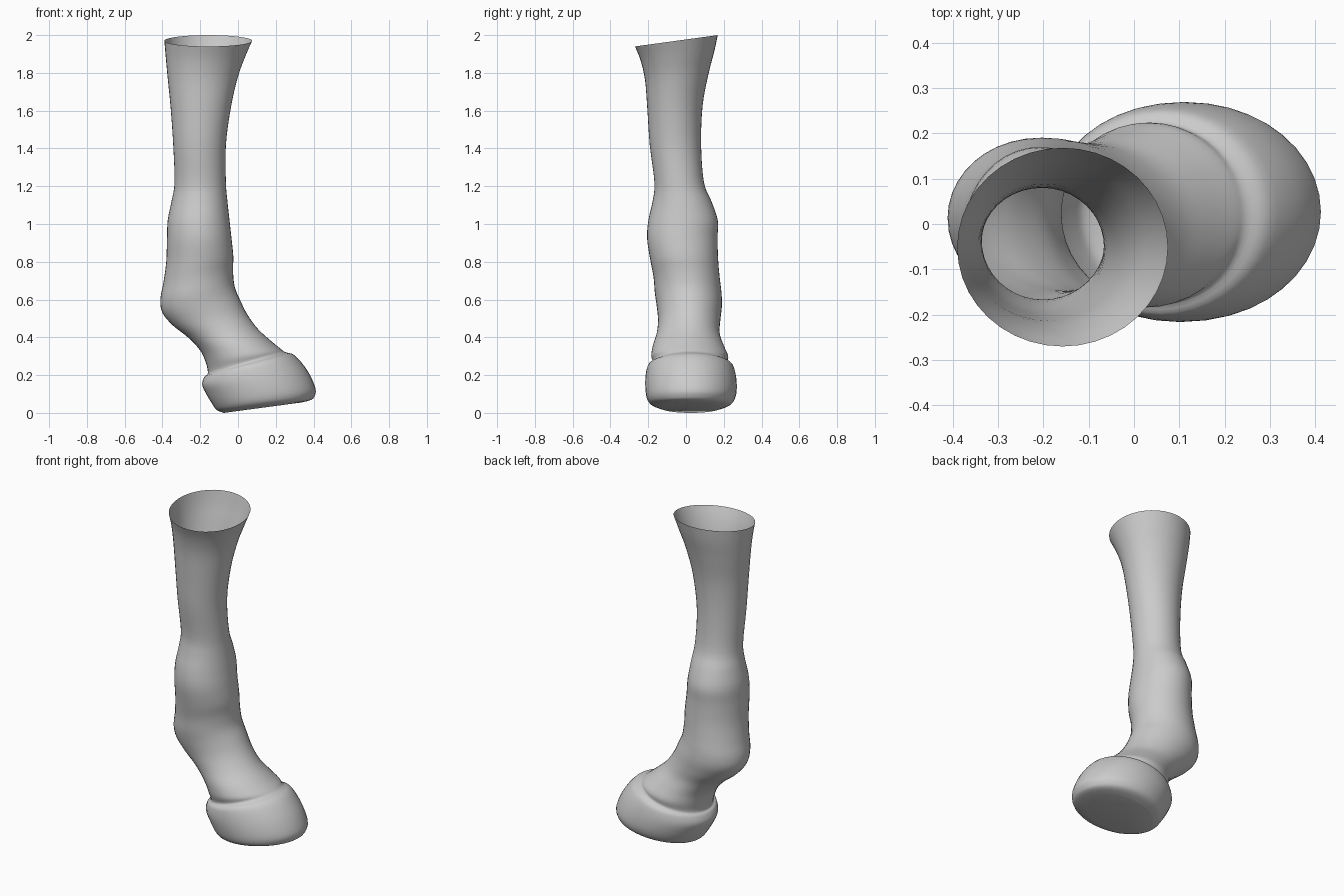
import bpy, bmesh, math
from mathutils import Vector

if "Cube" in bpy.data.objects:
    bpy.data.objects.remove(bpy.data.objects["Cube"])

SEG, SUB = 40, 4

# Cross-sections, top to bottom: x_left, z_left, x_right, z_right, y_front, y_back
RINGS = [
    (-.39, 1.97, .075, 1.97, -.27, .168),
    (-.383, 1.89, .04, 1.89, -.24, .15),
    (-.373, 1.78, .00, 1.78, -.217, .12),
    (-.357, 1.62, -.037, 1.62, -.205, .088),
    (-.343, 1.42, -.064, 1.42, -.192, .08),
    (-.336, 1.22, -.064, 1.22, -.167, .095),
    (-.352, 1.12, -.056, 1.12, -.177, .135),
    (-.372, 1.02, -.045, 1.02, -.199, .168),
    (-.376, .92, -.035, .93, -.206, .167),
    (-.38, .80, -.025, .83, -.19, .17),
    (-.395, .69, -.026, .75, -.172, .178),
    (-.411, .60, -.018, .67, -.165, .188),
    (-.40, .53, .01, .60, -.155, .19),
    (-.345, .463, .05, .52, -.148, .182),
    (-.265, .40, .105, .445, -.155, .178),
    (-.20, .33, .17, .385, -.175, .20),
    (-.17, .265, .225, .34, -.184, .223),
    (-.16, .21, .25, .322, -.176, .222),
    (-.177, .192, .302, .303, -.203, .25),
    (-.19, .15, .37, .22, -.215, .266),
    (-.168, .10, .41, .13, -.214, .268),
    (-.135, .045, .405, .088, -.203, .255),
    (-.112, .015, .385, .068, -.178, .23),
    (-.075, .0, .335, .055, -.135, .185),
]


def spline(p0, p1, p2, p3, t):
    return [.5 * (2 * b + (c - a) * t + (2 * a - 5 * b + 4 * c - d) * t * t
                  + (3 * b - a - 3 * c + d) * t ** 3)
            for a, b, c, d in zip(p0, p1, p2, p3)]


def smooth_rings(rings):
    out, n = [], len(rings)
    for i in range(n - 1):
        p = [rings[min(max(i + k, 0), n - 1)] for k in (-1, 0, 1, 2)]
        out += [spline(*p, s / SUB) for s in range(SUB)]
    return out + [rings[-1]]


def ring_points(r):
    xl, zl, xr, zr, y0, y1 = r
    tilt = .03 * max(0, min(1, (zl - 1.5) / .47))   # back of the open rim sits higher
    pts = []
    for k in range(SEG):
        a = 2 * math.pi * k / SEG
        c, s = math.cos(a), math.sin(a)
        pts.append(Vector(((xl + xr) / 2 + (xr - xl) / 2 * c,
                           (y0 + y1) / 2 + (y1 - y0) / 2 * s,
                           (zl + zr) / 2 + (zr - zl) / 2 * c + tilt * s)))
    return pts


# Leg and hoof as one open-topped skin
bm = bmesh.new()
loops = [[bm.verts.new(p) for p in ring_points(r)] for r in smooth_rings(RINGS)]
for a, b in zip(loops, loops[1:]):
    for k in range(SEG):
        j = (k + 1) % SEG
        bm.faces.new((a[k], b[k], b[j], a[j]))

# Flat sole
bm.faces.new(list(reversed(loops[-1])))
bmesh.ops.recalc_face_normals(bm, faces=bm.faces)
if sum(f.normal.z for f in bm.faces if len(f.verts) > 4) > 0:
    bmesh.ops.reverse_faces(bm, faces=bm.faces)

mesh = bpy.data.meshes.new("hoofed_leg")
bm.to_mesh(mesh)
bm.free()
leg = bpy.data.objects.new("hoofed_leg", mesh)
bpy.context.collection.objects.link(leg)
bpy.context.view_layer.objects.active = leg
leg.select_set(True)
bpy.ops.object.shade_smooth_by_angle(angle=math.radians(50))
